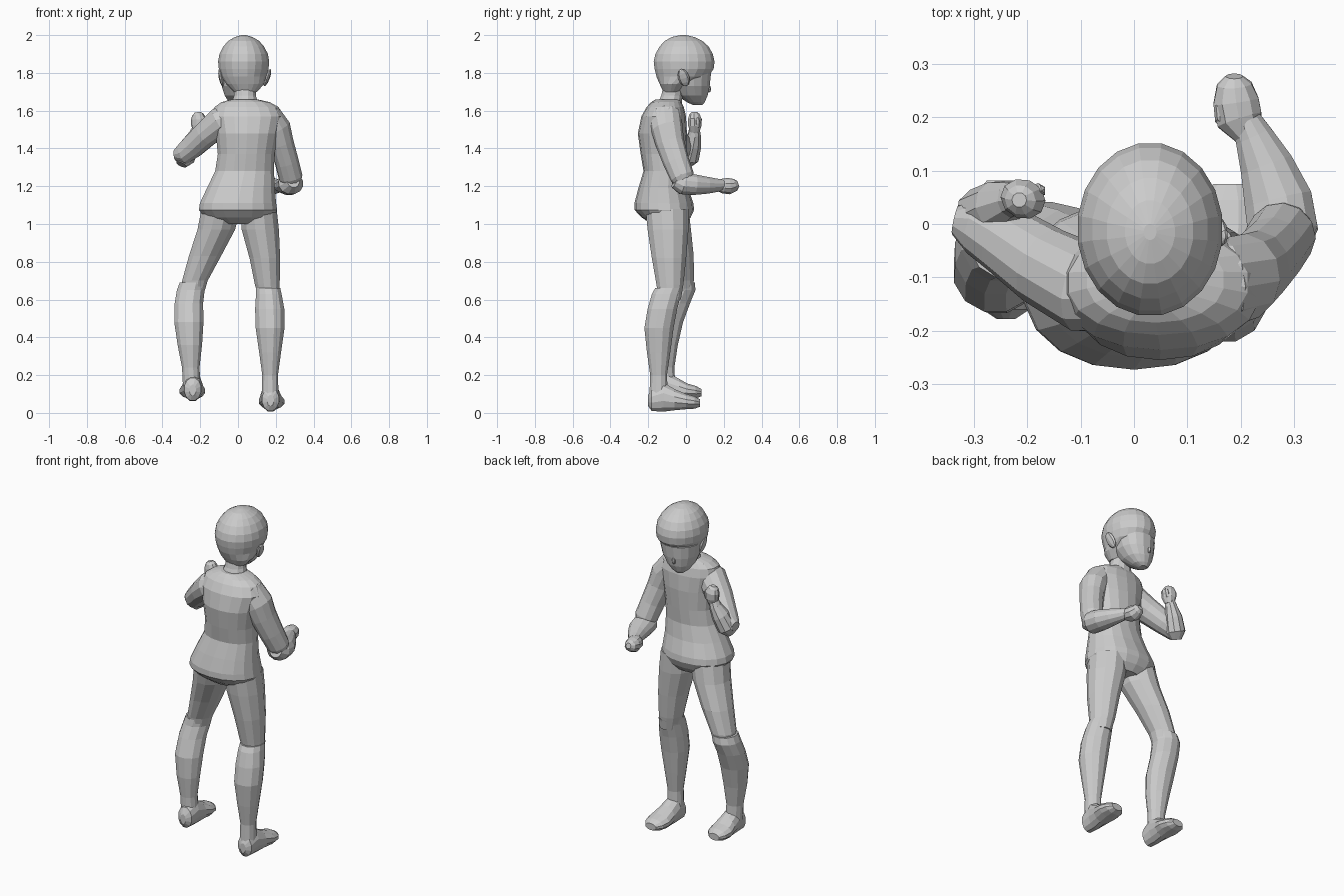
import bpy, bmesh, math
from mathutils import Vector

X, Y, Z = Vector((1, 0, 0)), Vector((0, 1, 0)), Vector((0, 0, 1))


def loft(name, rings, axis=None, sides=10, power=2.0):
    """Skin closed rings (x, y, z, radius_a, radius_b) along an axis or the path itself."""
    bm = bmesh.new()
    pts = [Vector(r[:3]) for r in rings]
    loops = []
    for i, r in enumerate(rings):
        if axis == 'Z':
            u, v = X, Y
        elif axis == 'Y':
            u, v = X, Z
        else:
            t = (pts[min(i + 1, len(pts) - 1)] - pts[max(i - 1, 0)]).normalized()
            u = t.cross(Vector((0.35, 1, 0.2)) if axis is None else axis).normalized()
            v = u.cross(t)
        loop = []
        for k in range(sides):
            a = math.tau * (k + 0.5) / sides
            c, s = math.cos(a), math.sin(a)
            c = math.copysign(abs(c) ** (2 / power), c)
            s = math.copysign(abs(s) ** (2 / power), s)
            loop.append(bm.verts.new(pts[i] + u * c * r[3] + v * s * r[4]))
        loops.append(loop)
    for a, b in zip(loops, loops[1:]):
        for k in range(sides):
            n = (k + 1) % sides
            bm.faces.new((a[k], a[n], b[n], b[k]))
    bm.faces.new(loops[0])
    bm.faces.new(loops[-1])
    bmesh.ops.recalc_face_normals(bm, faces=bm.faces)
    me = bpy.data.meshes.new(name)
    bm.to_mesh(me)
    bm.free()
    ob = bpy.data.objects.new(name, me)
    bpy.context.collection.objects.link(ob)
    return ob


def ball(name, loc, scale, rot=(0, 0, 0), seg=10, rings=6):
    bpy.ops.mesh.primitive_uv_sphere_add(segments=seg, ring_count=rings, location=loc, rotation=rot)
    ob = bpy.context.object
    ob.name = name
    ob.scale = scale
    return ob


# Head: hair cap, face turned slightly aside, nose, ears, neck
loft("hair_cap", [
    (0.04, -0.075, 1.70, 0.062, 0.045), (0.038, -0.062, 1.74, 0.1, 0.078),
    (0.03, -0.02, 1.78, 0.12, 0.138), (0.03, -0.01, 1.82, 0.133, 0.158),
    (0.03, -0.01, 1.86, 0.137, 0.163), (0.03, -0.01, 1.90, 0.13, 0.154),
    (0.03, -0.01, 1.94, 0.109, 0.131), (0.03, -0.013, 1.97, 0.082, 0.1),
    (0.03, -0.015, 1.99, 0.047, 0.06), (0.03, -0.015, 2.0, 0.012, 0.015)], 'Z', 20)
loft("face", [
    (-0.008, 0.062, 1.63, 0.022, 0.026), (-0.002, 0.052, 1.645, 0.047, 0.048),
    (0.006, 0.033, 1.68, 0.078, 0.083), (0.014, 0.02, 1.73, 0.102, 0.107),
    (0.02, 0.015, 1.80, 0.115, 0.12)], 'Z', 16, 2.15)
ball("nose", (-0.005, 0.122, 1.715), (0.011, 0.011, 0.02), seg=6, rings=4)
for side, x, y, tilt in (("left", -0.088, -0.03, -0.2), ("right", 0.155, -0.012, 0.35)):
    ball(side + "_ear", (x, y, 1.775), (0.014, 0.03, 0.05), (0.3, tilt, 0), 8, 6)
loft("neck", [(0.035, -0.09, 1.62, 0.078, 0.07), (0.037, -0.075, 1.68, 0.06, 0.058),
              (0.037, -0.055, 1.76, 0.06, 0.06)], 'Z', 12)

# Shirt with flared hem
loft("shirt", [
    (0.01, -0.095, 1.0, 0.12, 0.09), (0.005, -0.105, 1.035, 0.185, 0.13),
    (0, -0.115, 1.075, 0.21, 0.158), (0, -0.117, 1.11, 0.205, 0.156),
    (0.015, -0.12, 1.19, 0.182, 0.132),
    (0.035, -0.115, 1.28, 0.158, 0.11), (0.043, -0.12, 1.37, 0.152, 0.12),
    (0.048, -0.125, 1.48, 0.168, 0.13), (0.05, -0.118, 1.57, 0.19, 0.118),
    (0.045, -0.11, 1.62, 0.17, 0.098), (0.04, -0.105, 1.645, 0.13, 0.08),
    (0.035, -0.095, 1.66, 0.068, 0.065)], 'Z', 18, 2.15)

# Legs: thighs tucked into tall socks
loft("right_thigh", [
    (0.165, -0.085, 0.60, 0.055, 0.06), (0.155, -0.085, 0.68, 0.068, 0.074),
    (0.142, -0.09, 0.82, 0.084, 0.094), (0.118, -0.095, 0.97, 0.102, 0.112),
    (0.108, -0.1, 1.08, 0.1, 0.118)], 'Z', 12)
loft("right_sock", [
    (0.17, -0.145, 0.10, 0.046, 0.05), (0.17, -0.145, 0.2, 0.043, 0.046),
    (0.17, -0.145, 0.32, 0.06, 0.064), (0.17, -0.143, 0.45, 0.079, 0.08),
    (0.168, -0.125, 0.55, 0.08, 0.081), (0.163, -0.103, 0.63, 0.07, 0.08),
    (0.16, -0.09, 0.66, 0.066, 0.076)], 'Z', 12)
loft("left_thigh", [
    (-0.24, -0.03, 0.61, 0.055, 0.06), (-0.228, -0.03, 0.70, 0.07, 0.074),
    (-0.175, -0.048, 0.83, 0.088, 0.092), (-0.115, -0.08, 0.97, 0.103, 0.11),
    (-0.09, -0.1, 1.08, 0.107, 0.118)], 'Z', 12)
loft("left_sock", [
    (-0.245, -0.105, 0.14, 0.048, 0.05), (-0.25, -0.108, 0.24, 0.048, 0.048),
    (-0.255, -0.105, 0.36, 0.067, 0.064), (-0.26, -0.09, 0.48, 0.08, 0.077),
    (-0.26, -0.055, 0.58, 0.078, 0.079), (-0.25, -0.028, 0.65, 0.076, 0.081),
    (-0.24, -0.027, 0.69, 0.071, 0.076)], 'Z', 12)

# Feet: heel to toe sections, the left one raised
foot = [(0, -0.2, 0.065, 0.018, 0.03), (0, -0.182, 0.07, 0.046, 0.062),
        (0, -0.12, 0.084, 0.052, 0.08), (0.003, -0.06, 0.07, 0.06, 0.058),
        (0.006, 0.0, 0.06, 0.07, 0.042), (0.008, 0.045, 0.055, 0.06, 0.034),
        (0.01, 0.075, 0.052, 0.035, 0.02)]
for side, dx, dy, dz, out in (("right", 0.172, 0, 0, 1), ("left", -0.24, 0.022, 0.055, -0.2)):
    loft(side + "_foot", [(x * out + dx, y + dy if y < 0 else y + dy * 0.3, z + dz, a, b)
                          for x, y, z, a, b in foot], 'Y', 12)

# Arms: shoulder, elbow, wrist
loft("right_upper_arm", [
    (0.1, -0.115, 1.575, 0.07, 0.08), (0.165, -0.113, 1.56, 0.078, 0.088),
    (0.205, -0.1, 1.505, 0.075, 0.085), (0.228, -0.085, 1.43, 0.066, 0.077),
    (0.258, -0.052, 1.33, 0.063, 0.07), (0.278, -0.02, 1.25, 0.064, 0.064),
    (0.285, 0.0, 1.2, 0.045, 0.045)], None, 12)
loft("right_forearm", [
    (0.292, -0.06, 1.23, 0.035, 0.04), (0.28, -0.02, 1.215, 0.068, 0.06),
    (0.27, 0.045, 1.208, 0.066, 0.056), (0.248, 0.11, 1.205, 0.052, 0.046),
    (0.224, 0.165, 1.205, 0.037, 0.036), (0.21, 0.195, 1.208, 0.029, 0.029)], Z, 12)
loft("left_upper_arm", [
    (-0.02, -0.12, 1.57, 0.075, 0.08), (-0.09, -0.12, 1.54, 0.083, 0.085),
    (-0.17, -0.078, 1.475, 0.07, 0.076), (-0.24, -0.03, 1.41, 0.064, 0.066),
    (-0.29, -0.002, 1.37, 0.057, 0.058), (-0.335, 0.008, 1.365, 0.028, 0.028)], None, 12)
loft("left_forearm", [
    (-0.3, 0.0, 1.315, 0.03, 0.03), (-0.283, 0.015, 1.35, 0.055, 0.055),
    (-0.252, 0.033, 1.42, 0.05, 0.05), (-0.225, 0.045, 1.475, 0.034, 0.035),
    (-0.212, 0.045, 1.515, 0.026, 0.027)], None, 10)

# Fists with thumbs
loft("right_fist", [
    (0.212, 0.165, 1.206, 0.025, 0.028), (0.198, 0.195, 1.202, 0.045, 0.04),
    (0.191, 0.23, 1.2, 0.045, 0.043), (0.188, 0.262, 1.207, 0.034, 0.032),
    (0.188, 0.277, 1.212, 0.016, 0.016)], Z, 10)
ball("right_thumb", (0.166, 0.21, 1.21), (0.018, 0.035, 0.016), (0, 0, 0.1), 6, 4)
loft("left_fist", [
    (-0.212, 0.045, 1.485, 0.024, 0.026), (-0.208, 0.047, 1.52, 0.04, 0.036),
    (-0.208, 0.047, 1.555, 0.043, 0.037), (-0.213, 0.045, 1.58, 0.03, 0.028),
    (-0.215, 0.045, 1.592, 0.014, 0.014)], None, 10)
ball("left_thumb", (-0.18, 0.062, 1.535), (0.015, 0.015, 0.032), (0, 0.2, 0), 6, 4)
